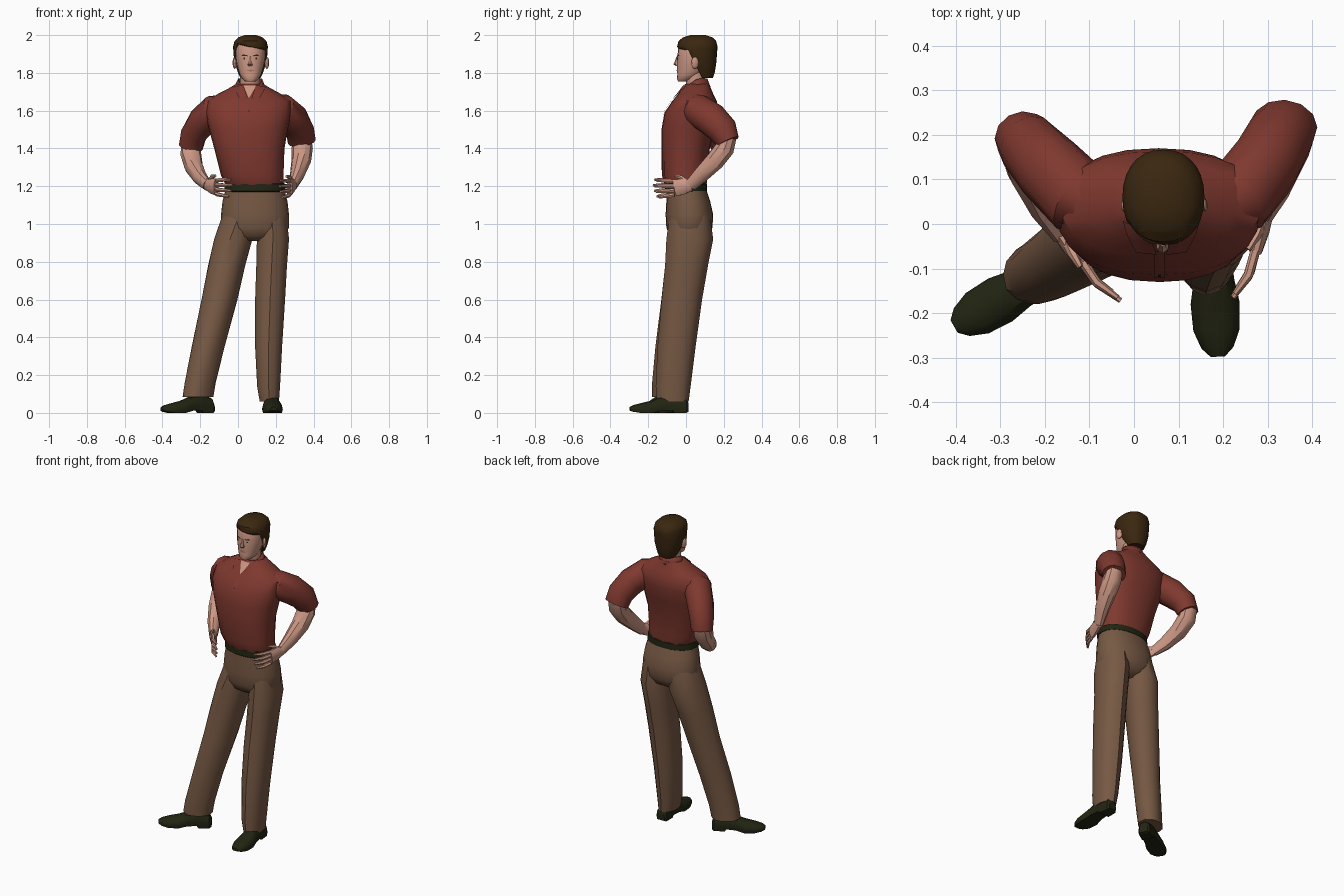
import bpy, bmesh, math
from mathutils import Vector, Matrix
from mathutils.bvhtree import BVHTree

cube = bpy.data.objects.get("Cube")
if cube:
    bpy.data.objects.remove(cube)

made = []


def material(name, r, g, b):
    m = bpy.data.materials.new(name)
    m.use_nodes = True
    m.diffuse_color = (r, g, b, 1)
    bsdf = m.node_tree.nodes["Principled BSDF"]
    bsdf.inputs["Base Color"].default_value = (r, g, b, 1)
    bsdf.inputs["Roughness"].default_value = 0.8
    return m


shirt_red = material("shirt red", 0.21, 0.04, 0.028)
trouser_brown = material("trouser brown", 0.185, 0.1, 0.058)
skin = material("skin", 0.6, 0.31, 0.23)
lip_tone = material("lip tone", 0.4, 0.17, 0.13)
hair_brown = material("hair brown", 0.042, 0.02, 0.005)
leather = material("dark olive leather", 0.016, 0.018, 0.006)
eye_grey = material("eye grey", 0.35, 0.33, 0.3)


def finish(name, bm, mat):
    me = bpy.data.meshes.new(name)
    bm.to_mesh(me)
    bm.free()
    me.materials.append(mat)
    ob = bpy.data.objects.new(name, me)
    bpy.context.collection.objects.link(ob)
    made.append(ob)
    return ob


def loft(name, rings, mat, caps=True):
    """Bridge a list of equal rings of points."""
    bm = bmesh.new()
    loops = [[bm.verts.new(p) for p in ring] for ring in rings]
    n = len(loops[0])
    for a, b in zip(loops, loops[1:]):
        for i in range(n):
            j = (i + 1) % n
            bm.faces.new((a[i], a[j], b[j], b[i]))
    if caps:
        bm.faces.new(loops[0])
        bm.faces.new(loops[-1])
    bmesh.ops.recalc_face_normals(bm, faces=bm.faces)
    return finish(name, bm, mat)


def power(c, p):
    return math.copysign(abs(c) ** (2 / p), c)


def level(x, y, z, rx, ry, yaw=0, n=20, p=2.0, crease=1.0):
    """Horizontal superellipse ring; its first point faces the front."""
    turn = Matrix.Rotation(math.radians(yaw), 3, 'Z')
    ring = []
    for i in range(n):
        a = math.tau * i / n
        k = crease if i % (n // 2) == 0 else 1
        ring.append(Vector((x, y, z)) + turn @ Vector(
            (rx * power(math.sin(a), p), -ry * k * power(math.cos(a), p), 0)))
    return ring


def tube(name, path, mat, n=10):
    """Limb along a path of (point, side radius, upright radius)."""
    pts = [Vector(s[0]) for s in path]
    rings = []
    for i, (_, ra, rb) in enumerate(path):
        t = pts[min(i + 1, len(pts) - 1)] - pts[max(i - 1, 0)]
        v = t.cross(Vector((1, 0, 0))).normalized()
        u = v.cross(t).normalized()
        rings.append([pts[i] + u * ra * math.cos(math.tau * k / n)
                      + v * rb * math.sin(math.tau * k / n) for k in range(n)])
    return loft(name, rings, mat)


def plate(name, outline, target, mat, lift=0.004):
    """Thin patch drawn in x and z, laid on the front of the target."""
    tree = BVHTree.FromPolygons([v.co for v in target.data.vertices],
                                [p.vertices for p in target.data.polygons])
    bm = bmesh.new()
    bm.faces.new([bm.verts.new((x, 0, z)) for x, z in outline])
    bmesh.ops.triangulate(bm, faces=bm.faces)
    bmesh.ops.subdivide_edges(bm, edges=bm.edges, cuts=3, use_grid_fill=True)
    for v in bm.verts:
        hit = tree.ray_cast(Vector((v.co.x, -1, v.co.z)), Vector((0, 1, 0)))[0]
        if hit:
            v.co.y = hit.y - lift
    bm.normal_update()
    bmesh.ops.reverse_faces(bm, faces=[f for f in bm.faces if f.normal.y > 0])
    return finish(name, bm, mat)


# Shirt body, gathered at the hem
torso = loft("shirt_body", [level(*r, n=24, p=2.3) for r in (
    (.09, 0, 1.195, .145, .103), (.085, -.003, 1.22, .157, .115),
    (.075, -.008, 1.26, .166, .12), (.06, -.002, 1.4, .186, .128),
    (.055, .01, 1.5, .208, .14), (.055, .028, 1.59, .228, .142),
    (.06, .045, 1.65, .225, .118), (.06, .052, 1.69, .165, .092),
    (.062, .056, 1.72, .108, .075), (.062, .06, 1.742, .072, .064))], shirt_red)
for i, v in enumerate(torso.data.vertices):
    if 1.21 < v.co.z < 1.27 and i % 2:
        v.co.x += (0.08 - v.co.x) * 0.04
        v.co.y -= v.co.y * 0.06

# Collar, open neck and placket
collar = loft("collar_stand", [level(.062, .06, 1.725, .082, .07),
                               level(.064, .055, 1.77, .065, .058)],
              shirt_red, caps=False)
for v in collar.data.vertices:
    v.co.z -= max(0, 0.06 - v.co.y) * 0.7
collar.modifiers.new("cloth", 'SOLIDIFY').thickness = 0.006
plate("neck_opening", [(.03, 1.732), (.057, 1.665), (.097, 1.732)], torso, skin)
plate("placket", [(.045, 1.58), (.07, 1.58), (.07, 1.67), (.045, 1.67)],
      torso, shirt_red, 0.006)
plate("button", [(.054, 1.595), (.06, 1.595), (.06, 1.602), (.054, 1.602)],
      torso, leather, 0.008)
for side, label in ((-1, "right"), (1, "left")):
    flap = [(.028, 1.737), (.004, 1.665), (-.03, 1.668), (-.06, 1.725)]
    plate(label + "_collar_flap",
          [(.061 + side * (.006 - dx), z) for dx, z in
           [(-f[0], f[1]) for f in flap[:2]] + [(f[0] - .02, f[1]) for f in flap[2:]]],
          torso, shirt_red, 0.009)

# Belt and trousers
loft("belt", [level(.09, 0, z, r, r - .05, n=24, p=2.2) for z, r in
              ((1.17, .155), (1.175, .162), (1.212, .16), (1.217, .15))], leather)
loft("trouser_seat", [level(*r, n=24, p=2.2) for r in (
    (.09, 0, 1.2, .152, .102), (.09, .012, 1.12, .172, .116),
    (.09, .018, 1.05, .18, .126), (.09, .018, .98, .18, .122),
    (.09, .015, .935, .15, .1), (.09, .012, .91, .07, .06))], trouser_brown)
legs = {
    "left": ((.182, .02, 1.06, .075, .1), (.185, .02, .92, .087, .118),
             (.178, .003, .78, .083, .108), (.17, -.022, .6, .081, .102),
             (.162, -.05, .35, .073, .096), (.162, -.068, .14, .062, .088),
             (.166, -.07, .06, .052, .08)),
    "right": ((.01, .02, 1.06, .09, .1), (-.025, .018, .92, .1, .117, -8),
              (-.06, -.005, .78, .096, .105, -18), (-.098, -.032, .6, .09, .097, -30),
              (-.158, -.075, .35, .08, .088, -45), (-.2, -.1, .16, .072, .083, -55),
              (-.212, -.104, .085, .068, .082, -60))}
for label, rows in legs.items():
    loft(label + "_trouser_leg", [level(*r, n=14, p=2.3, crease=1.05) for r in rows],
         trouser_brown)


# Shoes: D-shaped sections from heel to toe
def shoe(name, x, y, yaw):
    turn = Matrix.Rotation(math.radians(yaw), 3, 'Z')
    rings = []
    for d, w, base, top in ((0, .026, .006, .055), (.012, .036, 0, .08),
                            (.075, .04, 0, .1), (.085, .04, .014, .1),
                            (.14, .046, .012, .088), (.19, .055, 0, .066),
                            (.25, .052, 0, .052), (.29, .036, .006, .042),
                            (.31, .016, .012, .032)):
        ring = []
        for i in range(12):
            a = math.tau * i / 12
            z = base + max(0, .3 + .7 * math.sin(a)) * (top - base)
            ring.append(turn @ Vector((w * power(math.cos(a), 2.6), -d, z))
                        + Vector((x, y, 0)))
        rings.append(ring)
    return loft(name, rings, leather)


shoe("left_shoe", .172, .012, 3)
shoe("right_shoe", -.135, -.075, -60)

# Sleeves and forearms
tube("left_sleeve", [((.17, .035, 1.615), .07, .075), ((.235, .06, 1.605), .085, .085),
                     ((.295, .135, 1.555), .08, .088), ((.328, .195, 1.495), .076, .08),
                     ((.338, .222, 1.435), .074, .062)], shirt_red, 12)
tube("right_sleeve", [((-.06, .035, 1.61), .07, .075), ((-.125, .06, 1.6), .085, .085),
                      ((-.19, .125, 1.54), .078, .085), ((-.235, .175, 1.475), .07, .075),
                      ((-.25, .195, 1.405), .064, .06)], shirt_red, 12)
tube("left_forearm", [((.338, .225, 1.46), .05, .045), ((.34, .205, 1.4), .056, .054),
                      ((.335, .155, 1.335), .052, .052), ((.315, .085, 1.265), .04, .044),
                      ((.29, .025, 1.205), .025, .034)], skin)
tube("right_forearm", [((-.25, .2, 1.43), .05, .045), ((-.25, .18, 1.37), .055, .052),
                       ((-.235, .12, 1.305), .05, .05), ((-.2, .04, 1.245), .038, .042),
                       ((-.162, -.02, 1.205), .025, .034)], skin)


# Hands resting on the hips
def hand(label, wrist, knuckles, tips, inward):
    wrist, knuckles, tips = Vector(wrist), Vector(knuckles), Vector(tips)
    tube(label + "_palm", [(wrist, .022, .032), (wrist.lerp(knuckles, .5), .022, .044),
                           (knuckles, .016, .046)], skin)
    for i, finger in enumerate(("index", "middle", "ring", "little")):
        up = Vector((0, 0, (1.5 - i) * .024))
        reach = (.92, 1, .93, .78)[i]
        end = knuckles.lerp(tips, reach) + up * 1.25
        bend = knuckles.lerp(end, .5) + up * .5 + Vector((-inward * .008, -.006, 0))
        tube(f"{label}_{finger}_finger", [(knuckles + up, .011, .012), (bend, .0105, .011),
                                          (end, .006, .007)], skin, 6)
    root = wrist.lerp(knuckles, .3)
    tube(label + "_thumb", [(root + Vector((0, 0, .02)), .014, .014),
                            (root + Vector((inward * .012, -.03, .045)), .011, .012),
                            (root + Vector((inward * .03, -.06, .05)), .007, .007)], skin, 6)


hand("left", (.292, .03, 1.208), (.272, -.06, 1.19), (.222, -.165, 1.185), -1)
hand("right", (-.165, -.015, 1.21), (-.115, -.085, 1.195), (-.03, -.172, 1.19), 1)

# Head and neck
tube("neck", [((.063, .06, 1.69), .056, .056), ((.064, .05, 1.76), .053, .053),
              ((.066, .045, 1.82), .053, .055)], skin, 14)
head = loft("head", [level(.066, *r, n=20, p=2.2) for r in (
    (-.012, 1.755, .026, .03), (-.002, 1.768, .043, .046), (.016, 1.79, .057, .062),
    (.03, 1.82, .066, .077), (.038, 1.85, .074, .085), (.044, 1.885, .079, .089),
    (.048, 1.93, .08, .09), (.052, 1.965, .068, .08), (.055, 1.985, .04, .05))], skin)
loft("nose", [level(.064, *r, n=6) for r in (
    (-.042, 1.888, .007, .008), (-.047, 1.862, .009, .012), (-.047, 1.846, .015, .019),
    (-.042, 1.836, .012, .012))], skin)
plate("mouth", [(.042, 1.812), (.066, 1.807), (.09, 1.812), (.066, 1.818)],
      head, lip_tone)
for side, label in ((-1, "right"), (1, "left")):
    def mirror(pts):
        return [(.065 + side * x, z) for x, z in pts]
    plate(label + "_eye", mirror([(.02, 1.875), (.032, 1.871), (.044, 1.876), (.032, 1.882)]),
          head, eye_grey, 0.003)
    plate(label + "_iris", mirror([(.028, 1.872), (.036, 1.872), (.036, 1.881), (.028, 1.881)]),
          head, hair_brown, 0.005)
    plate(label + "_brow", mirror([(.015, 1.888), (.047, 1.89), (.04, 1.898), (.016, 1.894)]),
          head, hair_brown)
    # Ear
    bm = bmesh.new()
    bmesh.ops.create_uvsphere(bm, u_segments=10, v_segments=6, radius=1)
    bm.transform(Matrix.Translation((.068 + side * .085, .048, 1.853))
                 @ Matrix.Rotation(side * .35, 4, 'Z')
                 @ Matrix.Diagonal((.011, .021, .032, 1)))
    finish(label + "_ear", bm, skin)

# Hair shell with a slanted fringe and the face cut away
hair = loft("hair", [level(.066, *r, n=28, p=2.2) for r in (
    (.09, 1.772, .052, .052), (.082, 1.8, .066, .07), (.07, 1.85, .083, .09),
    (.062, 1.9, .09, .102), (.06, 1.94, .092, .107), (.06, 1.968, .085, .1),
    (.062, 1.988, .064, .078), (.064, 2, .03, .04))], hair_brown)
fringe = (Vector((.02, 0, 1.948)), Vector((.22, 0, 1)))
temple = (Vector((0, .012, 1.92)), Vector((0, .12, .06)))
bm = bmesh.new()
bm.from_mesh(hair.data)
for co, no in (fringe, temple):
    bmesh.ops.bisect_plane(bm, geom=bm.verts[:] + bm.edges[:] + bm.faces[:],
                           plane_co=co, plane_no=no)
cut = [f for f in bm.faces if all(
    (f.calc_center_median() - co).dot(no) < 0 for co, no in (fringe, temple))]
bmesh.ops.delete(bm, geom=cut, context='FACES')
bm.to_mesh(hair.data)
bm.free()
hair.modifiers.new("thickness", 'SOLIDIFY').thickness = 0.012

# Smooth shading with sharp creases kept
bpy.ops.object.select_all(action='DESELECT')
for ob in made:
    ob.select_set(True)
bpy.context.view_layer.objects.active = torso
bpy.ops.object.shade_smooth_by_angle(angle=math.radians(35))
